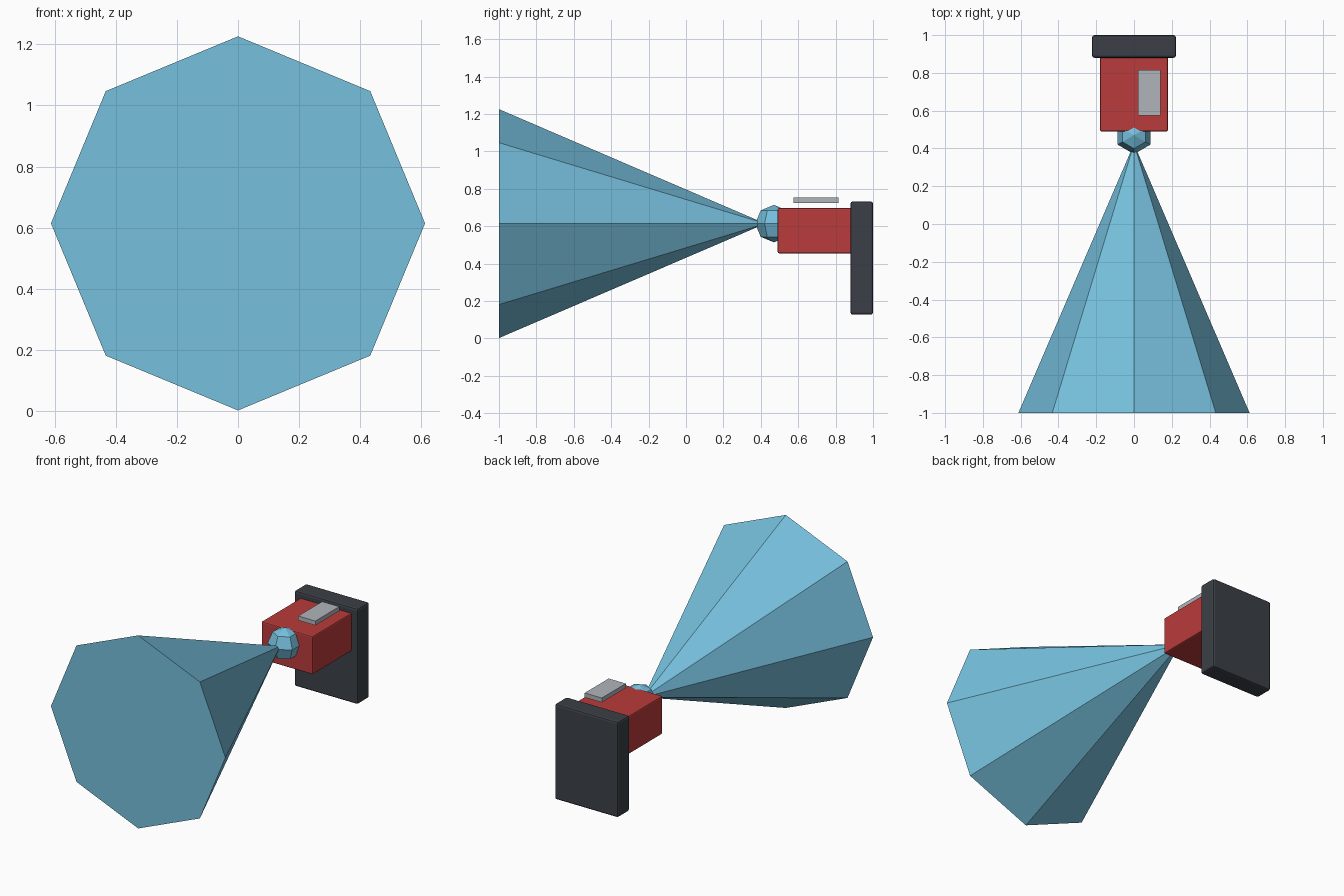
import bpy, math
from mathutils import Matrix

if "Cube" in bpy.data.objects:
    bpy.data.objects.remove(bpy.data.objects["Cube"])


def material(name, hex_code):
    def lin(c):
        return c / 12.92 if c <= 0.04045 else ((c + 0.055) / 1.055) ** 2.4
    m = bpy.data.materials.new(name)
    m.diffuse_color = [lin(int(hex_code[i:i + 2], 16) / 255) for i in (0, 2, 4)] + [1]
    m.use_nodes = True
    m.node_tree.nodes["Principled BSDF"].inputs["Base Color"].default_value = m.diffuse_color
    return m


BLUE = material("sky_blue", "76C0DD")
RED = material("red", "BA3B3B")
DARK = material("charcoal", "3B4047")
GREY = material("light_grey", "B0B4BA")


def finish(name, mat):
    ob = bpy.context.object
    ob.name = name
    ob.data.materials.append(mat)
    return ob


def box(name, mat, lo, hi, bevel=0):
    """Box between two corners, with an optional small bevel."""
    centre = [(a + b) / 2 for a, b in zip(lo, hi)]
    size = [b - a for a, b in zip(lo, hi)]
    bpy.ops.mesh.primitive_cube_add(size=1, location=centre)
    ob = finish(name, mat)
    ob.data.transform(Matrix.Diagonal((*size, 1)))
    if bevel:
        mod = ob.modifiers.new("bevel", 'BEVEL')
        mod.width = bevel
        mod.segments = 2
    return ob


AXIS_Z = 0.614

# Wide eight-sided beam cone, apex inside the ball
BASE_Y, APEX_Y = -1.0, 0.425
bpy.ops.mesh.primitive_cone_add(vertices=8, radius1=0.612, radius2=0, depth=APEX_Y - BASE_Y,
                                location=(0, (BASE_Y + APEX_Y) / 2, AXIS_Z),
                                rotation=(-math.pi / 2, 0, 0))
finish("beam_cone", BLUE)

# Low-poly lens ball, with a corner pointing forward
bpy.ops.mesh.primitive_uv_sphere_add(segments=6, ring_count=4, radius=0.1,
                                     location=(0, 0.47, AXIS_Z),
                                     rotation=(0, 0, math.pi / 6))
ball = finish("lens_ball", BLUE)
if not any(abs(v.co.z) < 1e-4 and abs((ball.matrix_basis @ v.co).x) < 1e-3 for v in ball.data.vertices):
    ball.rotation_euler.z = 0

# Body, wall plate and the small plate floating over the body
box("body", RED, (-0.18, 0.49, 0.455), (0.18, 0.885, 0.697), 0.008)
box("wall_plate", DARK, (-0.222, 0.88, 0.127), (0.222, 1.0, 0.733), 0.012)
box("top_plate", GREY, (0.02, 0.575, 0.725), (0.14, 0.815, 0.753))
